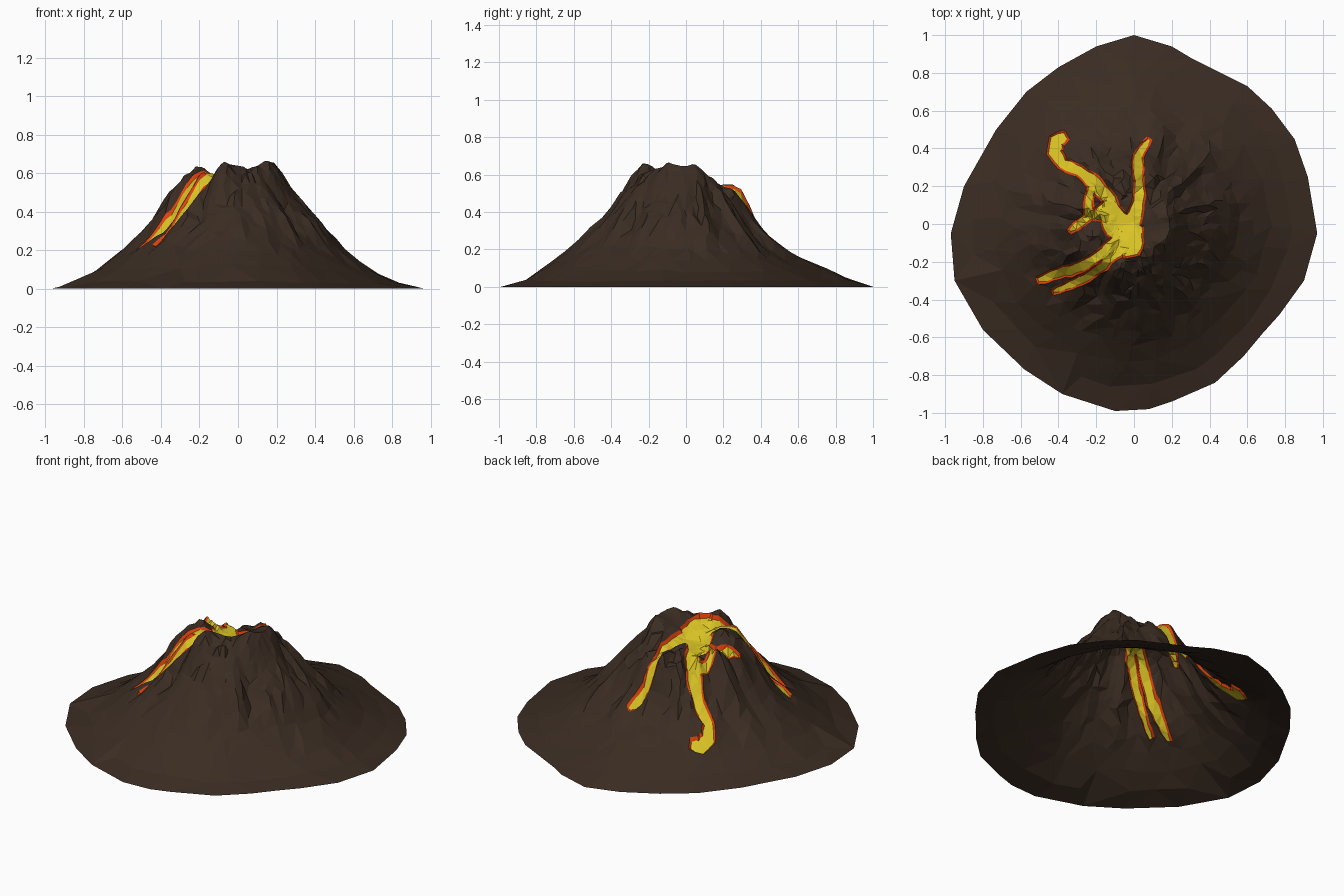
import bpy, math, random
from mathutils import Vector, noise
from mathutils.geometry import delaunay_2d_cdt

if "Cube" in bpy.data.objects:
    bpy.data.objects.remove(bpy.data.objects["Cube"])

random.seed(7)

# foot outline of the mountain, seen from above
FOOT = [(0, 1), (-.2, .94), (-.4, .83), (-.57, .7), (-.73, .5), (-.9, .2), (-.97, -.05),
        (-.95, -.3), (-.8, -.56), (-.58, -.77), (-.38, -.9), (-.1, -.99), (.08, -.98),
        (.2, -.94), (.43, -.84), (.58, -.7), (.68, -.58), (.77, -.48), (.9, -.3), (.97, -.05),
        (.92, .25), (.85, .45), (.73, .61), (.6, .73), (.3, .88), (.2, .94)]
# slope profiles in four directions, heights at the relative radii T
T = [0, .1, .2, .3, .36, .42, .5, .6, .75, .88, 1]
RIGHT = [.57, .61, .63, .49, .43, .375, .30, .18, .08, .025, 0]
BACK = [.56, .555, .54, .49, .39, .30, .23, .17, .1, .045, 0]
LEFT = [.56, .55, .57, .57, .51, .42, .31, .22, .105, .03, 0]
FRONT = [.57, .60, .62, .575, .485, .405, .32, .23, .12, .035, 0]
# lava streams: x, y, half width
LAVA = [
    [(-.17, .11, .04), (-.1, .02, .075), (-.04, -.06, .085), (-.02, -.12, .07), (-.01, -.17, .04)],
    [(-.03, -.04, .05), (.02, .08, .035), (.03, .2, .025), (.02, .36, .025), (.08, .45, .015)],
    [(-.1, .02, .05), (-.13, .13, .035), (-.2, .21, .035), (-.29, .28, .03), (-.38, .32, .03),
     (-.42, .38, .032), (-.41, .44, .035), (-.36, .47, .03)],
    [(-.22, .21, .02), (-.24, .12, .022), (-.24, .04, .025), (-.34, -.04, .015)],
    [(-.1, .02, .03), (-.24, .06, .025)],
    [(-.06, -.04, .04), (-.15, -.15, .028), (-.28, -.23, .028), (-.4, -.26, .025), (-.51, -.3, .02)],
    [(-.05, -.1, .04), (-.16, -.22, .022), (-.28, -.3, .022), (-.43, -.36, .015)]]
# rocky summits and notches: x, y, extra height, spread
PEAKS = [(.16, -.1, .05, .05), (-.08, -.24, .05, .05), (.15, .06, .03, .05), (-.21, -.08, .05, .05),
         (.05, -.28, -.06, .03), (-.2, .22, -.03, .1), (-.35, .18, .03, .05), (-.05, .28, .02, .04)]


def lerp_table(tab, t):
    for i in range(len(T) - 1):
        if t <= T[i + 1]:
            f = (t - T[i]) / (T[i + 1] - T[i])
            return tab[i] + (tab[i + 1] - tab[i]) * f
    return 0


def foot_radius(a):
    d = Vector((math.cos(a), math.sin(a)))
    for i, p in enumerate(FOOT):
        p, q = Vector(p), Vector(FOOT[(i + 1) % len(FOOT)])
        c0, c1 = d.cross(p), d.cross(q)
        if c0 <= 0 <= c1 and d.dot(p + q) > 0:
            return p.lerp(q, -c0 / (c1 - c0)).length if c1 > c0 else p.length
    return .97


def height(x, y):
    r, a = math.hypot(x, y), math.atan2(y, x)
    t = min(1, r / foot_radius(a))
    c, s = math.cos(a), math.sin(a)
    z = c * c * lerp_table(RIGHT if c > 0 else LEFT, t) + s * s * lerp_table(BACK if s > 0 else FRONT, t)
    for px, py, h, w in PEAKS:
        z += h * math.exp(-((x - px) ** 2 + (y - py) ** 2) / (2 * w * w))
    # radial gullies, strongest halfway up
    env = max(0, min(1, (r - .1) / .15)) * max(0, min(1, (.72 - r) / .3))
    z += env * .05 * noise.noise((c * 5, s * 5, r * 3))
    z += env * .04 * noise.noise((c * 10, s * 10, r * 6 + 9))
    if inside((x, y), *bed):  # lava lies in a channel
        z -= .014
    return max(0, z) if t < .995 else 0


def stream_outline(path, grow):
    """Closed outline around a stream, its width widened by grow."""
    pts = []
    for p, q in zip(path, path[1:]):
        p, q = Vector(p), Vector(q)
        n = max(1, round((q - p).length / .035))
        pts += [p.lerp(q, k / n) for k in range(n)]
    pts.append(Vector(path[-1]))
    left, right = [], []
    for i, p in enumerate(pts):
        d = (pts[min(i + 1, len(pts) - 1)] - pts[max(i - 1, 0)]).to_2d().normalized()
        n = Vector((-d.y, d.x))
        c = p.to_2d()
        if i in (0, len(pts) - 1):
            c = c + d * (grow if i else -grow)
        taper = .7 if i == len(pts) - 1 else 1
        wl = taper * (1 + .4 * noise.noise((p.x * 25, p.y * 25, 3)))
        wr = taper * (1 + .4 * noise.noise((p.x * 25, p.y * 25, 8)))
        left.append(c + n * (p.z * wl + grow))
        right.append(c - n * (p.z * wr + grow))
    return left + right[::-1]


def inside(p, *polys):
    for poly in polys:
        hit = False
        for i, a in enumerate(poly):
            b = poly[i - 1]
            if (a[1] > p[1]) != (b[1] > p[1]) and \
                    p[0] < (b[0] - a[0]) * (p[1] - a[1]) / (b[1] - a[1]) + a[0]:
                hit = not hit
        if hit:
            return True
    return False


core, bed, crust, keepout = ([stream_outline(s, g) for s in LAVA] for g in (-.004, -.001, .007, .015))

# plan: foot, lava outlines, and scattered rings of rock corners
verts, edges = [], []
for loop in [FOOT] + core + crust:
    n0 = len(verts)
    verts += [Vector(p) for p in loop]
    edges += [(n0 + i, n0 + (i + 1) % len(loop)) for i in range(len(loop))]
RINGS = [(.88, 26), (.75, 32), (.65, 44), (.58, 60), (.52, 66), (.46, 70), (.41, 70), (.36, 66), (.31, 60),
         (.27, 54), (.23, 46), (.19, 38), (.15, 28), (.1, 16), (.05, 8)]
for t, n in RINGS:
    for i in range(n):
        a = (i + random.uniform(-.35, .35)) * math.tau / n
        r = foot_radius(a) * (t + random.uniform(-.02, .02))
        p = Vector((r * math.cos(a), r * math.sin(a)))
        if not inside(p, *keepout):
            verts.append(p)
flat, _, tris, *_ = delaunay_2d_cdt(verts, edges, [], 0, 1e-5)
points = [(p.x, p.y, height(p.x, p.y)) for p in flat]

# sort the triangles into rock, glowing crust and molten lava
groups = {"rock_slopes": [], "lava_crust": [], "molten_lava": []}
for f in tris:
    c = sum((flat[i] for i in f), Vector((0, 0))) / 3
    if not inside(c, FOOT):
        continue
    if inside(c, *core):
        groups["molten_lava"].append(f)
    elif inside(c, *crust):
        groups["lava_crust"].append(f)
    else:
        groups["rock_slopes"].append(f)

COLOURS = {"rock_slopes": ("dark brown", (.042, .025, .016, 1)),
           "lava_crust": ("orange red", (.72, .055, .004, 1)),
           "molten_lava": ("yellow", (.7, .55, .018, 1))}
for name, faces in groups.items():
    used = sorted({i for f in faces for i in f})
    new = {v: k for k, v in enumerate(used)}
    me = bpy.data.meshes.new(name)
    me.from_pydata([points[i] for i in used], [], [[new[i] for i in f] for f in faces])
    label, rgba = COLOURS[name]
    mat = bpy.data.materials.new(label)
    mat.diffuse_color = rgba
    mat.use_nodes = True
    mat.node_tree.nodes["Principled BSDF"].inputs["Base Color"].default_value = mat.diffuse_color
    me.materials.append(mat)
    bpy.context.collection.objects.link(bpy.data.objects.new(name, me))
